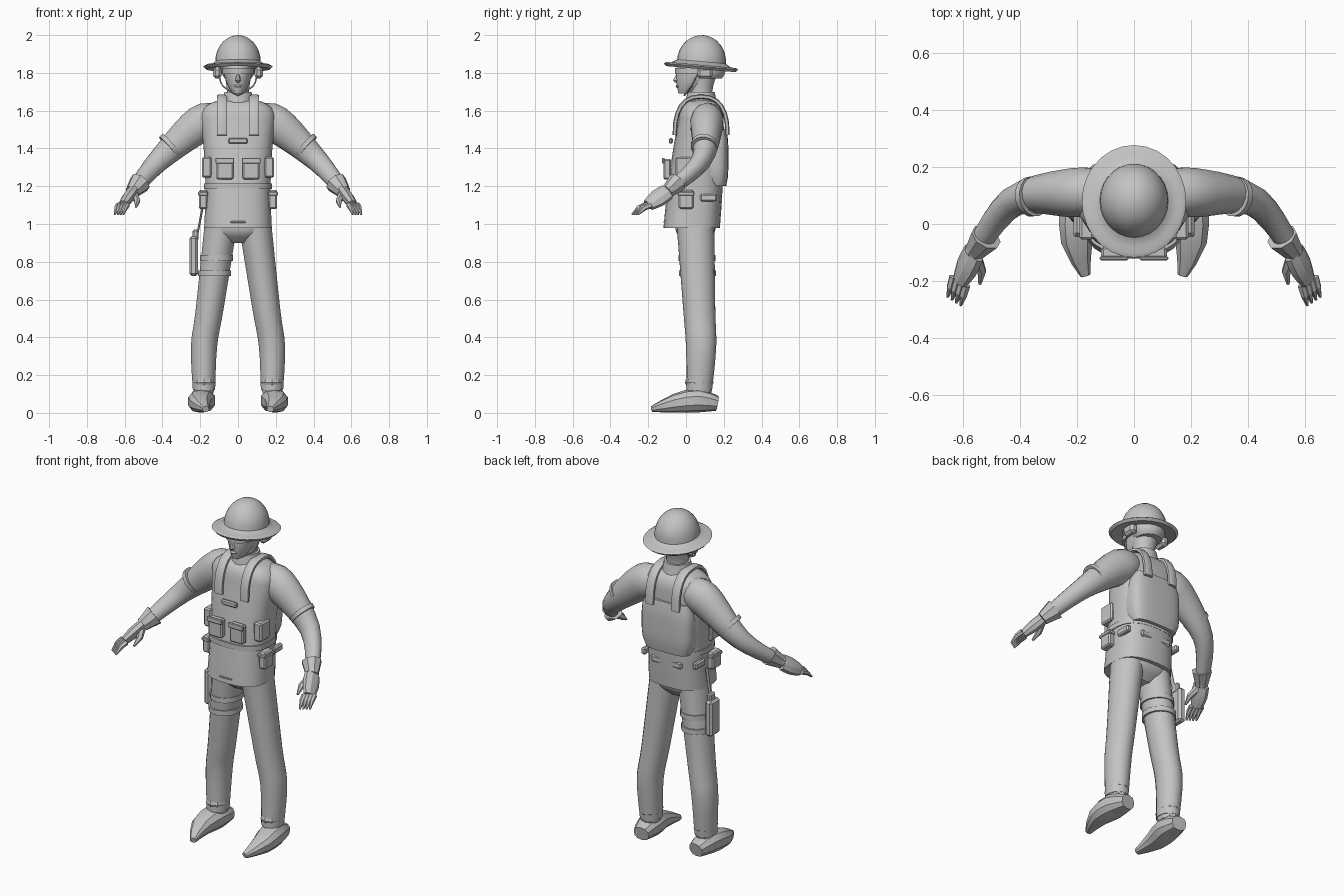
import bpy, bmesh, math
from mathutils import Vector, Matrix

cube = bpy.data.objects.get("Cube")
if cube:
    bpy.data.objects.remove(cube, do_unlink=True)

shade = (.55, .55, .55, 1)
grey = bpy.data.materials.new("plain grey")
grey.use_nodes = True
grey.diffuse_color = shade
grey.node_tree.nodes["Principled BSDF"].inputs["Base Color"].default_value = shade

X, Y, Z = Matrix.Identity(3)


def finish(name, bm, angle=40):
    """Turn a bmesh into a shaded object in the scene."""
    bmesh.ops.recalc_face_normals(bm, faces=bm.faces)
    mesh = bpy.data.meshes.new(name)
    bm.to_mesh(mesh)
    bm.free()
    mesh.materials.append(grey)
    obj = bpy.data.objects.new(name, mesh)
    bpy.context.collection.objects.link(obj)
    bpy.ops.object.select_all(action="DESELECT")
    obj.select_set(True)
    bpy.context.view_layer.objects.active = obj
    bpy.ops.object.shade_smooth_by_angle(angle=math.radians(angle))


def loft(name, rings, ref=None, sides=16, power=1, mirror=1, angle=40):
    """Skin rings of (centre, half width, half depth); ref tilts them along the path."""
    bm = bmesh.new()
    loops = []
    for i, (centre, width, depth) in enumerate(rings):
        across, along = X, Y
        if ref:
            ahead, behind = rings[min(i + 1, len(rings) - 1)][0], rings[max(i - 1, 0)][0]
            tangent = (ahead - behind).normalized()
            across = (ref - tangent * ref.dot(tangent)).normalized()
            along = tangent.cross(across)
        loop = []
        for k in range(sides):
            turn = math.tau * (k + .5) / sides
            c, s = (math.copysign(abs(v) ** power, v) for v in (math.cos(turn), math.sin(turn)))
            p = centre + across * c * width + along * s * depth
            loop.append(bm.verts.new((p.x * mirror, p.y, p.z)))
        loops.append(loop)
    for low, high in zip(loops, loops[1:]):
        for k in range(sides):
            j = (k + 1) % sides
            bm.faces.new((low[k], low[j], high[j], high[k]))
    bm.faces.new(loops[0])
    bm.faces.new(loops[-1])
    finish(name, bm, angle)


def limb(name, joints, radii, ref=None, flat=1, steps=3, **options):
    """Round tapering shape running smoothly through its joints."""
    keys = [Vector((*joint, radius)) for joint, radius in zip(joints, radii)]
    keys = [keys[0], *keys, keys[-1]]
    rings = []
    for a, b, c, d in zip(keys, keys[1:], keys[2:], keys[3:]):
        for k in range(steps):
            t = k / steps
            p = b + (c - a) * t / 2 + (a - b * 2.5 + c * 2 - d / 2) * t * t
            p += (b * 3 - a - c * 3 + d) * t ** 3 / 2
            rings.append((p.xyz, p.w * flat, p.w))
    rings.append((keys[-1].xyz, keys[-1].w * flat, keys[-1].w))
    loft(name, rings, ref, **options)


def band(name, centre, width, depth, height, **options):
    """Short upright oval hoop."""
    middle, half = Vector(centre), Z * height / 2
    loft(name, [(middle - half, width, depth), (middle + half, width, depth)], **options)


def box(name, centre, size, bevel=.008):
    bm = bmesh.new()
    bmesh.ops.create_cube(bm, size=1)
    bm.transform(Matrix.Translation(centre) @ Matrix.Diagonal((*size, 1)))
    bmesh.ops.bevel(bm, geom=bm.edges[:], offset=bevel, segments=1, affect="EDGES")
    finish(name, bm, 30)


# Vest: a leaning trunk closed by a rounded shoulder yoke
hem, chest = Vector((0, .03, .98)), Vector((0, .08, 1.56))
trunk = []
for k in range(8):
    t = k / 7
    waist = .01 * math.sin(math.pi * t)
    trunk.append((hem.lerp(chest, t), .18 + .02 * t * t - waist, .15 - .03 * t * t))
for k in range(1, 6):
    turn = math.pi / 2 * k / 5.5
    trunk.append((chest + Z * .1 * math.sin(turn), .2 * math.cos(turn) ** .6, .12 * math.cos(turn) ** .6))
loft("vest", trunk, sides=28, power=.75)
band("belt", (0, .045, 1.2), .18, .15, .03, sides=28, power=.75)
limb("trouser_seat", [(0, .05, .9), (0, .05, .95), (0, .05, 1)], [.05, .1, .11], flat=1.55, power=.8)

# Rounded plate on the back
plate = []
for k in range(7):
    lean = k / 3 - 1
    swell = 1 - .15 * lean ** 4
    plate.append((Vector((0, .145, 1.35 + .15 * lean)), .165 * swell, .08 * swell))
loft("back_panel", plate, sides=24, power=.55)
box("buckle", (0, -.115, 1.01), (.08, .01, .01), .003)
box("chest_flap", (0, -.08, 1.44), (.1, .02, .03), .006)

# Head, neck and face
limb("head", [(0, 0, 1.69), (0, .04, 1.74), (0, .07, 1.82), (0, .08, 1.9)], [.04, .09, .12, .1],
     flat=.65, sides=20)
limb("neck", [(0, .08, 1.62), (0, .08, 1.7), (0, .09, 1.78)], [.07, .06, .07])
limb("collar", [(0, .08, 1.64), (0, .08, 1.7)], [.085, .073], steps=1)
limb("nose", [(0, -.05, 1.75), (0, -.05, 1.76), (0, -.04, 1.8)], [.01, .02, .01], flat=.8, steps=1, sides=8)
limb("mouth", [(0, -.04, 1.72), (0, -.04, 1.73), (0, -.04, 1.74)], [.01, .016, .01], flat=1.5, steps=1, sides=8)
band("goggles", (0, .05, 1.81), .085, .11, .03, sides=20)
limb("nape_cover", [(0, .12, 1.77), (0, .12, 1.8), (0, .12, 1.85)], [.07, .088, .09], sides=20)

# Brimmed helmet, turned from one profile and tipped back
rise = [math.pi / 2 * (1 - k / 8) for k in range(9)]
profile = [(.12 * math.cos(a), .02 + .14 * math.sin(a)) for a in rise]
profile += [(.15, 0), (.17, .002), (.183, -.006), (.17, -.02), (.11, -.01), (.09, .02)]
bm = bmesh.new()
verts = [bm.verts.new((r, 0, z)) for r, z in profile]
edges = [bm.edges.new(pair) for pair in zip(verts, verts[1:])]
bmesh.ops.spin(bm, geom=verts + edges, cent=(0, 0, 0), axis=Z, angle=math.tau, steps=28)
bmesh.ops.remove_doubles(bm, verts=bm.verts, dist=.0005)
bm.transform(Matrix.Translation((0, .08, 1.84)) @ Matrix.Rotation(math.radians(-5), 4, "X")
             @ Matrix.Diagonal((1, 1.08, 1, 1)))
finish("helmet", bm)

# Joints of the left side, mirrored for the right
collarbone, shoulder = Vector((.1, .11, 1.54)), Vector((.2, .11, 1.53))
elbow, wrist, knuckle = Vector((.42, .08, 1.335)), Vector((.56, -.1, 1.17)), Vector((.61, -.2, 1.1))
hip, knee = Vector((.09, .05, 1)), Vector((.15, .07, .55))
shin, ankle = Vector((.18, .08, .35)), Vector((.18, .07, .12))

for side, m in (("left", 1), ("right", -1)):
    # Headset and chin strap
    box(side + "_ear_cup", (m * .11, .1, 1.8), (.045, .08, .06), .014)
    limb(side + "_chin_strap", [(.1, .06, 1.79), (.08, .03, 1.73), (0, -.01, 1.68)], [.004] * 3, Y,
         mirror=m, sides=6)

    # Arm, short sleeve hem and glove
    limb(side + "_arm", [collarbone, shoulder, elbow, wrist], [.08, .1, .06, .038], Y, .88, 5, mirror=m)
    sleeve = shoulder.lerp(elbow, .63) + Vector((.01, .006, .012))
    limb(side + "_sleeve_hem", [sleeve, sleeve + (elbow - shoulder) * .08], [.079, .077], Y, .9, 1, mirror=m)
    limb(side + "_glove_cuff", [wrist.lerp(elbow, .3), wrist], [.06, .038], Y, .9, 2, mirror=m, sides=8, angle=20)
    limb(side + "_palm", [wrist, wrist.lerp(knuckle, .5), knuckle], [.03, .032, .022], Y, 1.6, 2,
         mirror=m, sides=8, angle=20)
    for i in range(4):
        root = knuckle + Vector((-.015, -.01, 0)) * (i - 1.5)
        tip = root + Vector((.02, -.07, -.05))
        limb(f"{side}_finger_{i + 1}", [root, root.lerp(tip, .5) + Z * .01, tip], [.016, .014, .005], X,
             steps=1, mirror=m, sides=6, angle=20)
    thumb = wrist + Vector((-.02, -.11, -.08))
    limb(side + "_thumb", [wrist, wrist.lerp(thumb, .6) - X * .015, thumb], [.025, .017, .006], X,
         steps=1, mirror=m, sides=6, angle=20)

    # Trouser leg, gathered cuff and boot
    limb(side + "_leg", [hip, knee, shin, ankle], [.1, .085, .08, .068], flat=.88, steps=4, sides=18, mirror=m)
    folds = [ankle + Z * .02 * k for k in range(-1, 4)]
    limb(side + "_trouser_cuff", folds, [.06, .068, .066, .076, .07], flat=.83, steps=1,
         sides=10, mirror=m, angle=25)
    limb(side + "_boot", [(.18, .165, .05), (.19, .06, .065), (.2, -.06, .05), (.17, -.18, .02)],
         [.04, .063, .05, .016], X, 1.15, 2, mirror=m, sides=10, power=.85, angle=25)

    # Strap arching over the shoulder from chest to back
    strap = []
    for k in range(13):
        turn = math.pi * k / 12
        reach = math.copysign(abs(math.cos(turn)) ** .8, math.cos(turn))
        strap.append((Vector((.085, .08 - .14 * reach, 1.47 + .205 * math.sin(turn) ** .8)), .027, .012))
    loft(side + "_shoulder_strap", strap, X, 8, .6, m)

    # Pouches and pockets
    box(side + "_front_pouch", (m * .07, -.1, 1.29), (.09, .04, .11))
    box(side + "_pouch_flap", (m * .07, -.12, 1.335), (.1, .014, .03), .004)
    box(side + "_side_pouch", (m * .165, -.01, 1.3), (.05, .09, .11))
    box(side + "_belt_pouch", (m * .185, 0, 1.13), (.045, .08, .1))
    box(side + "_belt_pouch_flap", (m * .185, 0, 1.16), (.052, .09, .02), .004)
    box(side + "_hip_pocket", (m * .17, .12, 1.14), (.03, .09, .04))
    box(side + "_rear_pocket", (m * .06, .18, 1.13), (.08, .02, .04))

# Thigh holster with its straps
box("holster", (-.235, .085, .83), (.045, .09, .21), .012)
box("holster_grip", (-.225, .085, .94), (.03, .05, .06))
limb("holster_hanger", [(-.185, .07, 1.1), (-.22, .08, .92)], [.006, .006], Y, 2, 1, sides=8)
for name, height in (("upper", .82), ("lower", .74)):
    place = hip.lerp(knee, (hip.z - height) / (hip.z - knee.z))
    band(name + "_thigh_strap", (-place.x, place.y, height), .09, .1, .03)
